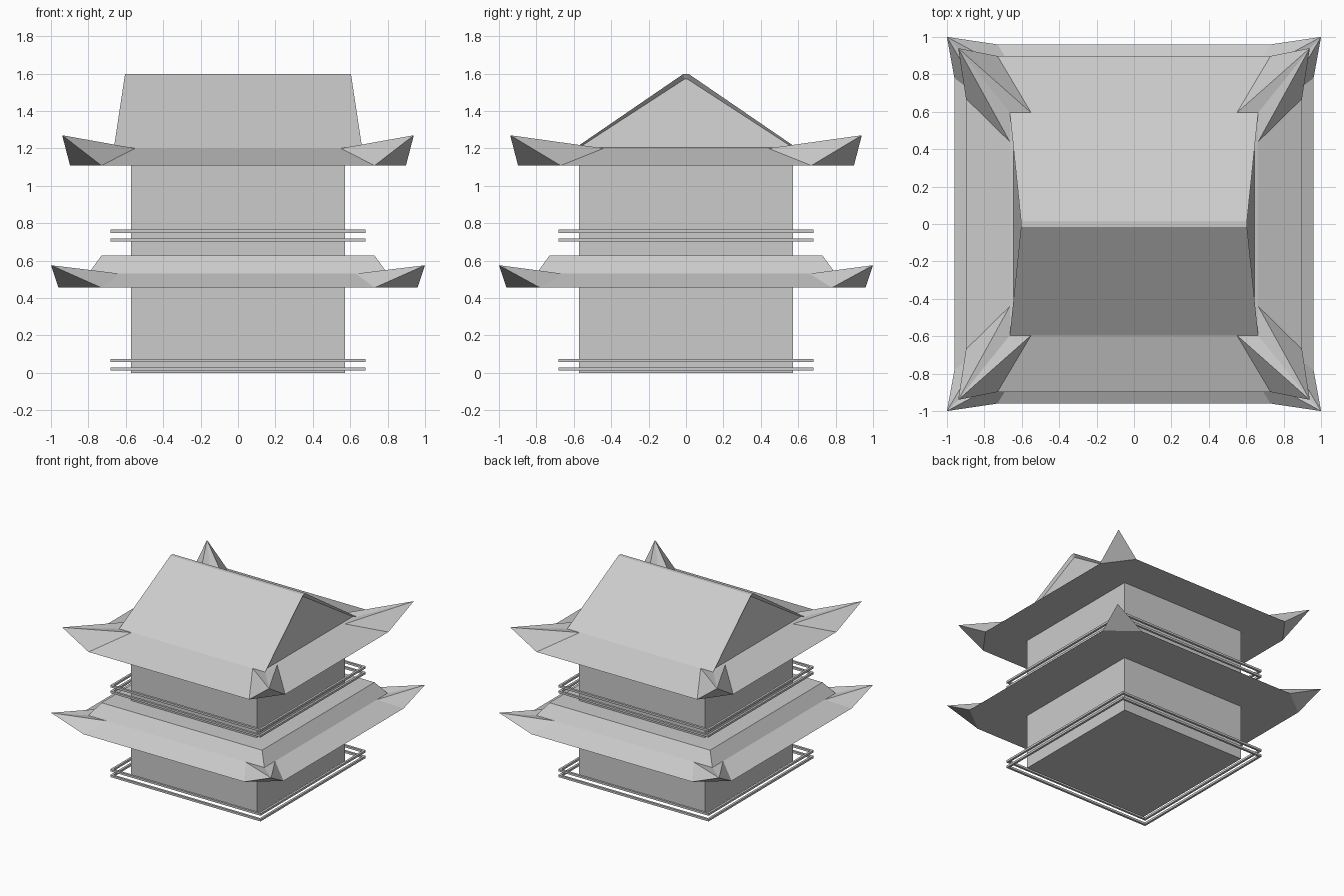
import bpy, bmesh

if "Cube" in bpy.data.objects:
    bpy.data.objects.remove(bpy.data.objects["Cube"])

CORNERS = [(1, 1), (-1, 1), (-1, -1), (1, -1)]


def finish(bm, name):
    bmesh.ops.recalc_face_normals(bm, faces=bm.faces)
    me = bpy.data.meshes.new(name)
    bm.to_mesh(me)
    bm.free()
    ob = bpy.data.objects.new(name, me)
    bpy.context.collection.objects.link(ob)
    return ob


def loft(name, levels, gable=False):
    """Solid through stacked rectangles given as (half x, half y, z)."""
    bm = bmesh.new()
    rings = [[bm.verts.new((sx * hx, sy * hy, z)) for sx, sy in CORNERS]
             for hx, hy, z in levels]
    for a, b in zip(rings, rings[1:]):
        for i in range(4):
            j = (i + 1) % 4
            bm.faces.new((a[i], a[j], b[j], b[i]))
    bm.faces.new(rings[0][::-1])
    bm.faces.new(rings[-1])
    bmesh.ops.recalc_face_normals(bm, faces=bm.faces)
    if gable:
        # recessed triangular panels at both ends
        ends = [f for f in bm.faces if abs(f.normal.x) > 0.8]
        bmesh.ops.inset_individual(bm, faces=ends, thickness=0.025, depth=-0.02)
    return finish(bm, name)


def eaves(name, edge, bend, z0, tip, ztip, mid, midbend, z1):
    """Sloping skirt with upturned corner tips."""
    bm = bmesh.new()
    low, top = [], []
    for sx, sy in CORNERS:
        def v(x, y, z):
            return bm.verts.new((sx * x, sy * y, z))
        lo = [v(edge, bend[1], z0), v(tip, tip, ztip), v(bend[0], edge, z0)]
        hi = [v(mid[0], midbend[1], z1), v(mid[0], mid[1], z1), v(midbend[0], mid[1], z1)]
        if sx * sy < 0:
            lo.reverse()
            hi.reverse()
        low += lo
        top += hi
    for i in range(12):
        j = (i + 1) % 12
        a, b, c, d = low[i], low[j], top[j], top[i]
        if i % 3 == 0:
            bm.faces.new((a, b, d))
            bm.faces.new((b, c, d))
        elif i % 3 == 1:
            bm.faces.new((a, b, c))
            bm.faces.new((a, c, d))
        else:
            bm.faces.new((a, b, c, d))
    for i in range(0, 12, 3):
        bm.faces.new((low[i + 2], low[i + 1], low[i]))
    bm.faces.new([p for i, p in enumerate(low) if i % 3 != 1][::-1])
    bm.faces.new(top)
    return finish(bm, name)


def rail(name, outer, inner, z0, z1):
    """Thin square frame."""
    bm = bmesh.new()
    rings = [[bm.verts.new((sx * h, sy * h, z)) for sx, sy in CORNERS]
             for h, z in ((outer, z0), (outer, z1), (inner, z1), (inner, z0))]
    for k in range(4):
        a, b = rings[k], rings[(k + 1) % 4]
        for i in range(4):
            j = (i + 1) % 4
            bm.faces.new((a[i], a[j], b[j], b[i]))
    return finish(bm, name)


# walls of both storeys
loft("lower_walls", [(0.572, 0.572, 0), (0.572, 0.572, 0.5)])
loft("upper_walls", [(0.572, 0.572, 0.6), (0.572, 0.572, 1.15)])

# lower roof: flared eaves and raised cap
eaves("lower_eaves", 0.96, (0.73, 0.78), 0.455, 1.0, 0.575, (0.8, 0.8), (0.63, 0.66), 0.53)
loft("lower_roof_cap", [(0.8, 0.8, 0.53), (0.73, 0.73, 0.627)])

# upper roof: flared eaves and gabled top
eaves("upper_eaves", 0.898, (0.73, 0.67), 1.108, 0.94, 1.27, (0.664, 0.595), (0.55, 0.44), 1.2)
loft("gable_roof", [(0.664, 0.595, 1.2), (0.604, 0.015, 1.597)], gable=True)

# balcony rails round each storey
for storey, base in (("lower", 0.0), ("upper", 0.69)):
    for part, z in (("bottom", 0.011), ("top", 0.058)):
        rail(f"{storey}_{part}_rail", 0.683, 0.665, base + z, base + z + 0.017)
